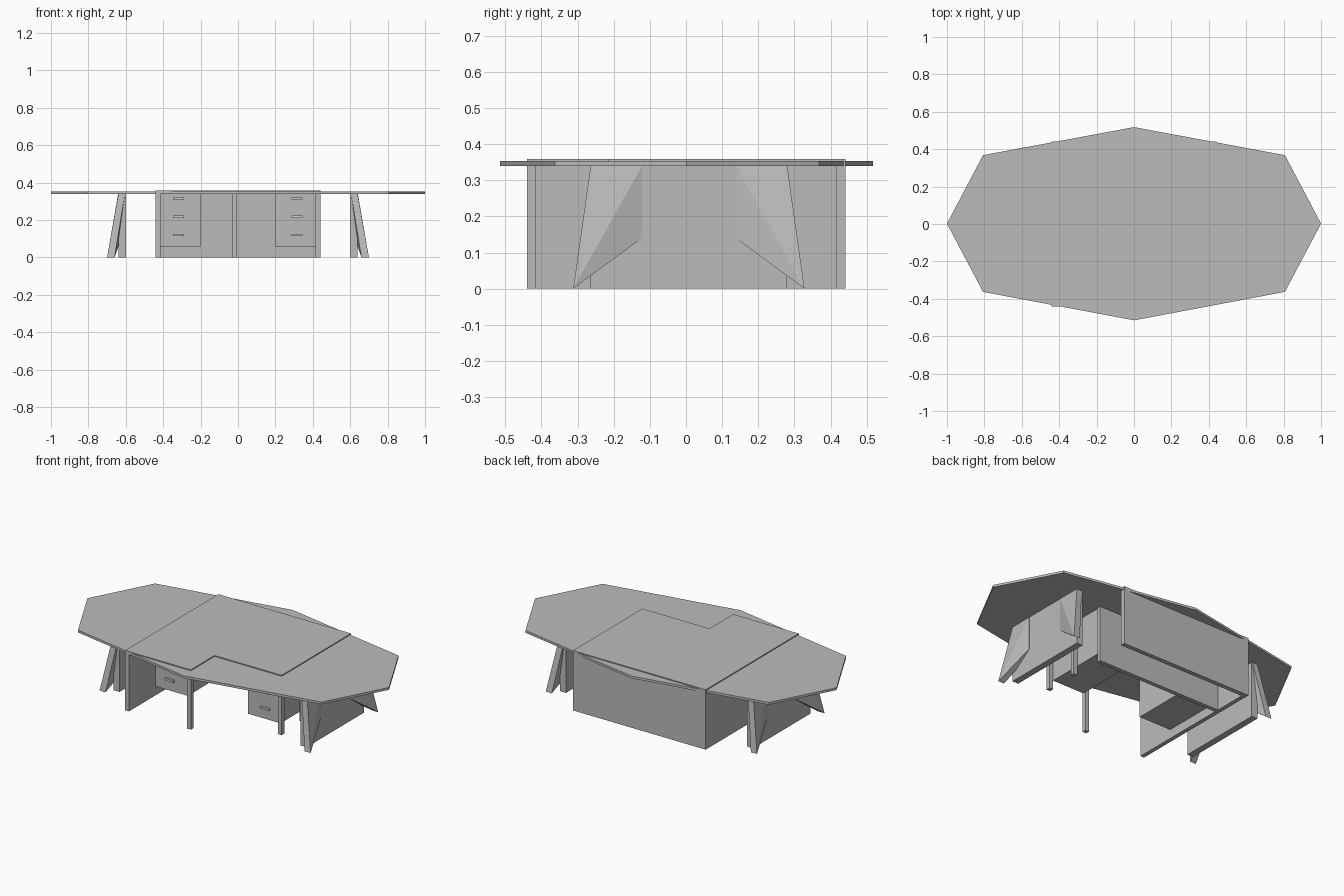
import bpy, bmesh
from mathutils import Vector

if "Cube" in bpy.data.objects:
    bpy.data.objects.remove(bpy.data.objects["Cube"])


def material(name, value):
    m = bpy.data.materials.new(name)
    m.diffuse_color = (value, value, value, 1)
    m.use_nodes = True
    m.node_tree.nodes["Principled BSDF"].inputs["Base Color"].default_value = m.diffuse_color
    return m


GREY = material("plain grey", 0.5)
PALE = material("pale grey", 0.62)


def finish(name, bm, mat):
    bmesh.ops.recalc_face_normals(bm, faces=bm.faces)
    mesh = bpy.data.meshes.new(name)
    bm.to_mesh(mesh)
    bm.free()
    mesh.materials.append(mat)
    ob = bpy.data.objects.new(name, mesh)
    bpy.context.collection.objects.link(ob)
    return ob


def box(name, x0, x1, y0, y1, z0, z1, mat=GREY):
    bm = bmesh.new()
    bmesh.ops.create_cube(bm, size=1)
    for v in bm.verts:
        v.co = Vector((x1 if v.co.x > 0 else x0,
                       y1 if v.co.y > 0 else y0,
                       z1 if v.co.z > 0 else z0))
    return finish(name, bm, mat)


def slab(name, outline, z0, z1):
    bm = bmesh.new()
    face = bm.faces.new([bm.verts.new((x, y, z0)) for x, y in outline])
    ext = bmesh.ops.extrude_face_region(bm, geom=[face])
    for v in ext["geom"]:
        if isinstance(v, bmesh.types.BMVert):
            v.co.z = z1
    return finish(name, bm, GREY)


def hull(name, points):
    bm = bmesh.new()
    for p in points:
        bm.verts.new(p)
    bmesh.ops.convex_hull(bm, input=bm.verts[:])
    bmesh.ops.dissolve_limit(bm, angle_limit=0.01, verts=bm.verts[:], edges=bm.edges[:])
    return finish(name, bm, GREY)


# Large eight-sided table top and the notched desk top laid through it
slab("table_top", [(-1, 0.002), (-0.807, -0.363), (0, -0.515), (0.807, -0.363),
                   (1, 0.002), (0.807, 0.368), (0, 0.518), (-0.807, 0.368)], 0.339, 0.353)
slab("desk_top", [(-0.44, -0.44), (-0.005, -0.44), (-0.005, -0.215), (0.44, -0.215),
                  (0.44, 0.442), (-0.44, 0.442)], 0.339, 0.359)

# Desk panels
box("left_panel", -0.44, -0.415, -0.44, 0.415, 0, 0.339)
box("back_panel", -0.44, 0.44, 0.415, 0.442, 0, 0.339)
box("middle_panel", -0.415, 0.42, 0.19, 0.215, 0, 0.339)

# Slim square posts under the open corners
for i, (x, y) in enumerate([(-0.03, -0.44), (0.415, -0.215), (0.415, -0.01)]):
    box(f"post_{i + 1}", x, x + 0.025, y, y + 0.025, 0, 0.339)

# Drawer cabinets with three handles each
for side, x0, x1 in (("left", -0.415, -0.2), ("right", 0.2, 0.415)):
    box(f"{side}_drawers", x0, x1, -0.19, 0.19, 0.055, 0.339)
    xc = -0.318 if side == "left" else 0.316
    for i, z in enumerate((0.12, 0.218, 0.315)):
        box(f"{side}_handle_{i + 1}", xc - 0.03, xc + 0.03, -0.202, -0.19,
            z - 0.006, z + 0.006, PALE)

# End supports: upright panel with a splayed fin leg at each end
YC = 0.008
for side, s in (("left", -1), ("right", 1)):
    box(f"{side}_support_panel", min(s * 0.6, s * 0.64), max(s * 0.6, s * 0.64),
        YC - 0.272, YC + 0.272, 0, 0.339)
    for end, t in (("front", -1), ("back", 1)):
        pts = [(0.605, 0.272, 0.339), (0.64, 0.272, 0.339),
               (0.66, 0.32, 0), (0.70, 0.32, 0),
               (0.61, 0.13, 0.339), (0.641, 0.13, 0.339),
               (0.61, 0.13, 0.14), (0.641, 0.13, 0.14)]
        hull(f"{side}_{end}_leg", [(s * x, YC + t * y, z) for x, y, z in pts])
